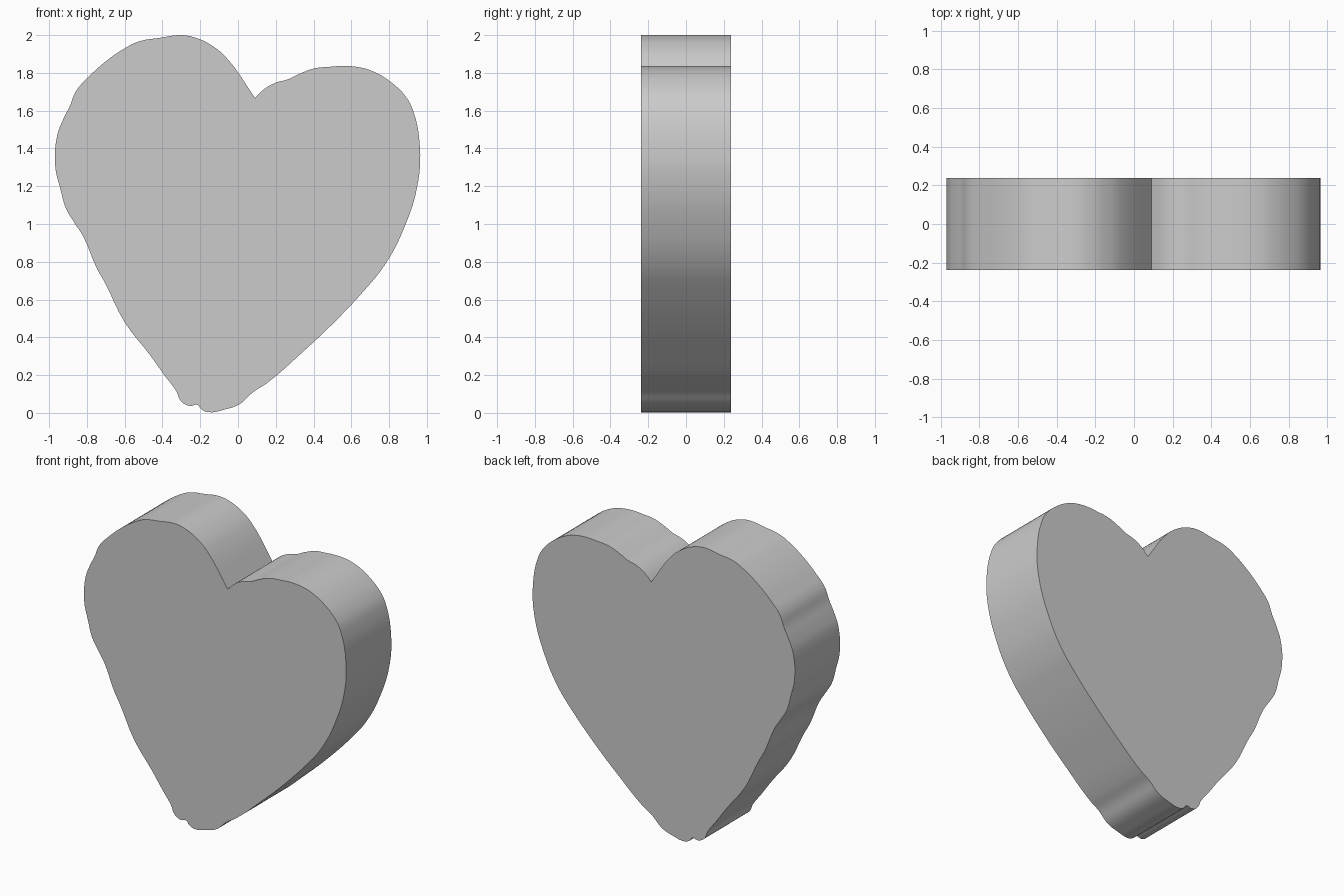
import bpy
import math

if "Cube" in bpy.data.objects:
    bpy.data.objects.remove(bpy.data.objects["Cube"])

HALF_DEPTH = 0.238

# Outline (x, z), clockwise from the notch between the lobes
right_lobe = [(.09, 1.667), (.14, 1.715), (.20, 1.748), (.265, 1.766), (.325, 1.795),
              (.405, 1.824), (.485, 1.832), (.56, 1.837), (.64, 1.83), (.71, 1.81),
              (.805, 1.755), (.89, 1.672), (.927, 1.60), (.962, 1.42), (.953, 1.22)]
right_side = [(.88, .98), (.775, .78), (.67, .65), (.51, .48), (.34, .32), (.15, .155)]
tip = [(.08, .11), (.01, .047), (-.07, .018), (-.16, .004), (-.195, .02), (-.215, .043),
       (-.255, .037), (-.30, .06), (-.327, .115)]
left_side = [(-.39, .20), (-.465, .305), (-.60, .48), (-.705, .69), (-.745, .76),
             (-.82, .935), (-.865, 1.005), (-.91, 1.08)]
left_lobe = [(-.94, 1.185), (-.967, 1.30), (-.957, 1.47), (-.925, 1.555), (-.89, 1.625),
             (-.857, 1.705), (-.79, 1.78), (-.705, 1.857), (-.60, 1.93), (-.52, 1.968),
             (-.415, 1.985), (-.30, 2.0), (-.215, 1.983), (-.15, 1.952), (-.07, 1.89)]
outline = right_lobe + right_side + tip + left_side + left_lobe

# Filled, extruded curve
curve = bpy.data.curves.new("heart_outline", 'CURVE')
curve.dimensions = '2D'
curve.fill_mode = 'BOTH'
curve.extrude = HALF_DEPTH
curve.resolution_u = 4
spline = curve.splines.new('BEZIER')
spline.use_cyclic_u = True
spline.bezier_points.add(len(outline) - 1)
for i, (point, (x, z)) in enumerate(zip(spline.bezier_points, outline)):
    point.co = (x, z, 0)
    kind = 'VECTOR' if i == 0 else 'AUTO'
    point.handle_left_type = point.handle_right_type = kind

# Heart block, stood upright
heart = bpy.data.objects.new("heart_block", curve)
bpy.context.collection.objects.link(heart)
heart.rotation_euler.x = math.pi / 2
bpy.context.view_layer.objects.active = heart
heart.select_set(True)
bpy.ops.object.convert(target='MESH')
heart = bpy.context.object
heart.name = "heart_block"
bpy.ops.object.transform_apply(location=False, rotation=True, scale=False)

# Weld caps to the wall and keep the rims sharp
bpy.ops.object.mode_set(mode='EDIT')
bpy.ops.mesh.select_all(action='SELECT')
bpy.ops.mesh.remove_doubles(threshold=0.0005)
bpy.ops.mesh.normals_make_consistent(inside=False)
bpy.ops.object.mode_set(mode='OBJECT')
bpy.ops.object.shade_smooth_by_angle(angle=math.radians(30))
